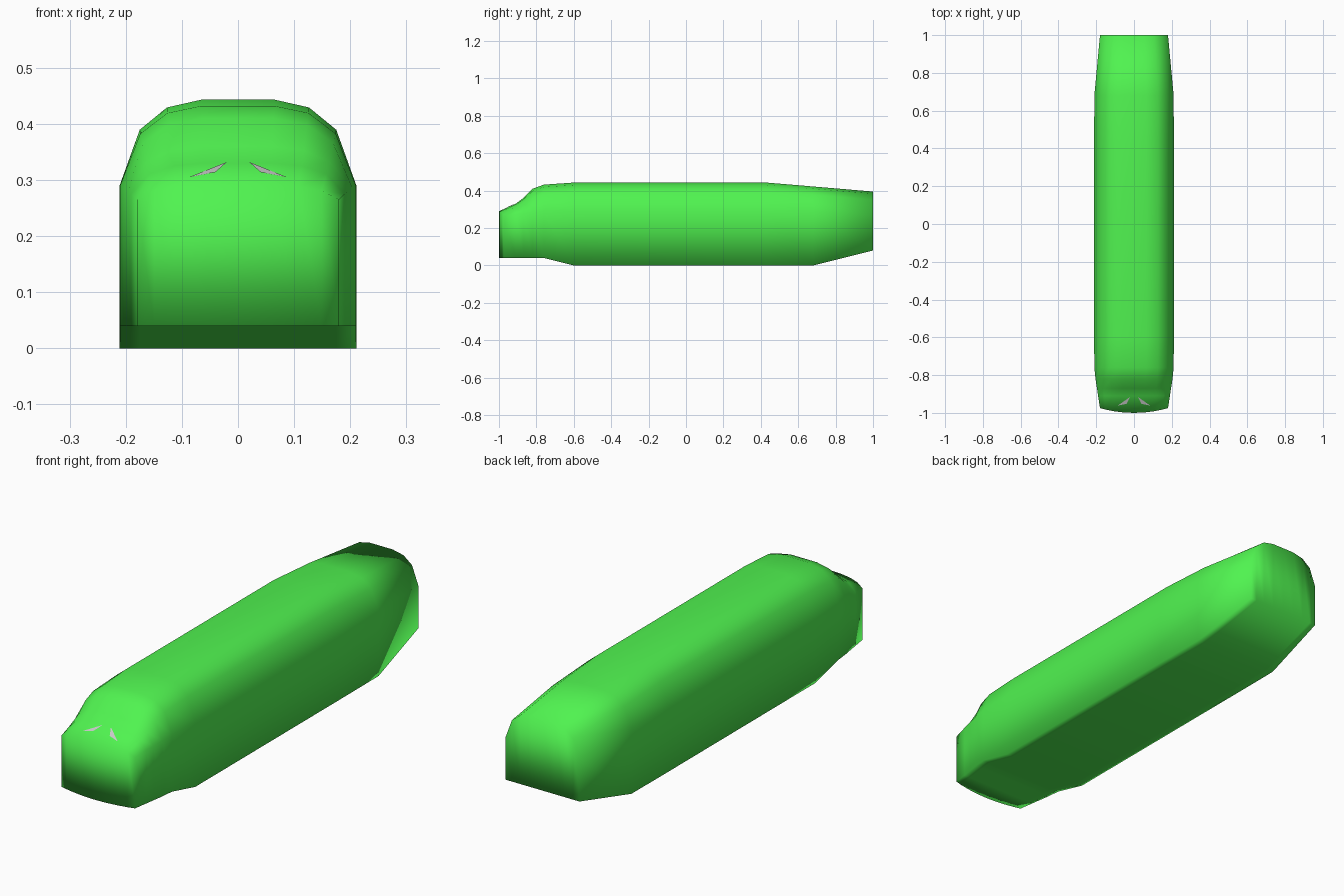
import bpy

if "Cube" in bpy.data.objects:
    bpy.data.objects.remove(bpy.data.objects["Cube"])

green = bpy.data.materials.new("green_paint")
green.diffuse_color = (0.08, 0.9, 0.08, 1)
green.use_nodes = True
green.node_tree.nodes["Principled BSDF"].inputs["Base Color"].default_value = green.diffuse_color


def make(name, verts, faces, mat=None):
    me = bpy.data.meshes.new(name)
    me.from_pydata(verts, [], faces)
    ob = bpy.data.objects.new(name, me)
    bpy.context.collection.objects.link(ob)
    if mat:
        me.materials.append(mat)
        me.shade_smooth()
    return ob


# Roof outline: fraction of half width, fraction of rise from shoulder to roof
half = [(1, 0), (0.83, 0.65), (0.6, 0.91), (0.31, 1.0)]
outline = [(-f, r) for f, r in half] + [(0, 1.0)] + half[::-1]
n = len(outline)

# Stations: y, half width, bottom z, shoulder z, roof z, forward bow
stations = [
    (-0.975, 0.180, 0.04, 0.265, 0.290, 0.025),
    (-0.910, 0.190, 0.04, 0.275, 0.330, 0),
    (-0.870, 0.196, 0.04, 0.280, 0.360, 0),
    (-0.820, 0.204, 0.04, 0.285, 0.410, 0),
    (-0.760, 0.210, 0.04, 0.290, 0.432, 0),
    (-0.600, 0.211, 0.00, 0.290, 0.443, 0),
    (0.430, 0.211, 0.00, 0.290, 0.443, 0),
    (0.680, 0.210, 0.00, 0.290, 0.422, 0),
    (1.000, 0.180, 0.08, 0.270, 0.395, 0),
]

# Car body lofted through the stations
verts, faces = [], []
for y, w, b, s, t, bow in stations:
    ring = [(f * w, y - bow * (1 - f * f), s + r * (t - s)) for f, r in outline]
    verts += ring + [(x, yy, b) for x, yy, _ in reversed(ring)]
m = 2 * n
for k in range(len(stations) - 1):
    for i in range(m):
        j = (i + 1) % m
        faces.append((k * m + i, k * m + j, (k + 1) * m + j, (k + 1) * m + i))

# Nose and tail closed with vertical strips
last = (len(stations) - 1) * m
for i in range(n - 1):
    strip = (i, m - 1 - i, m - 2 - i, i + 1)
    faces.append(strip)
    faces.append(tuple(last + v for v in reversed(strip)))
make("body", verts, faces, green)

# Thin grey slivers of the windscreen
for name, side in (("windscreen_left", -1), ("windscreen_right", 1)):
    pts = [(0.087 * side, -0.962, 0.305), (0.020 * side, -0.915, 0.332),
           (0.040 * side, -0.952, 0.314)]
    make(name, pts, [(0, 1, 2) if side > 0 else (0, 2, 1)])
